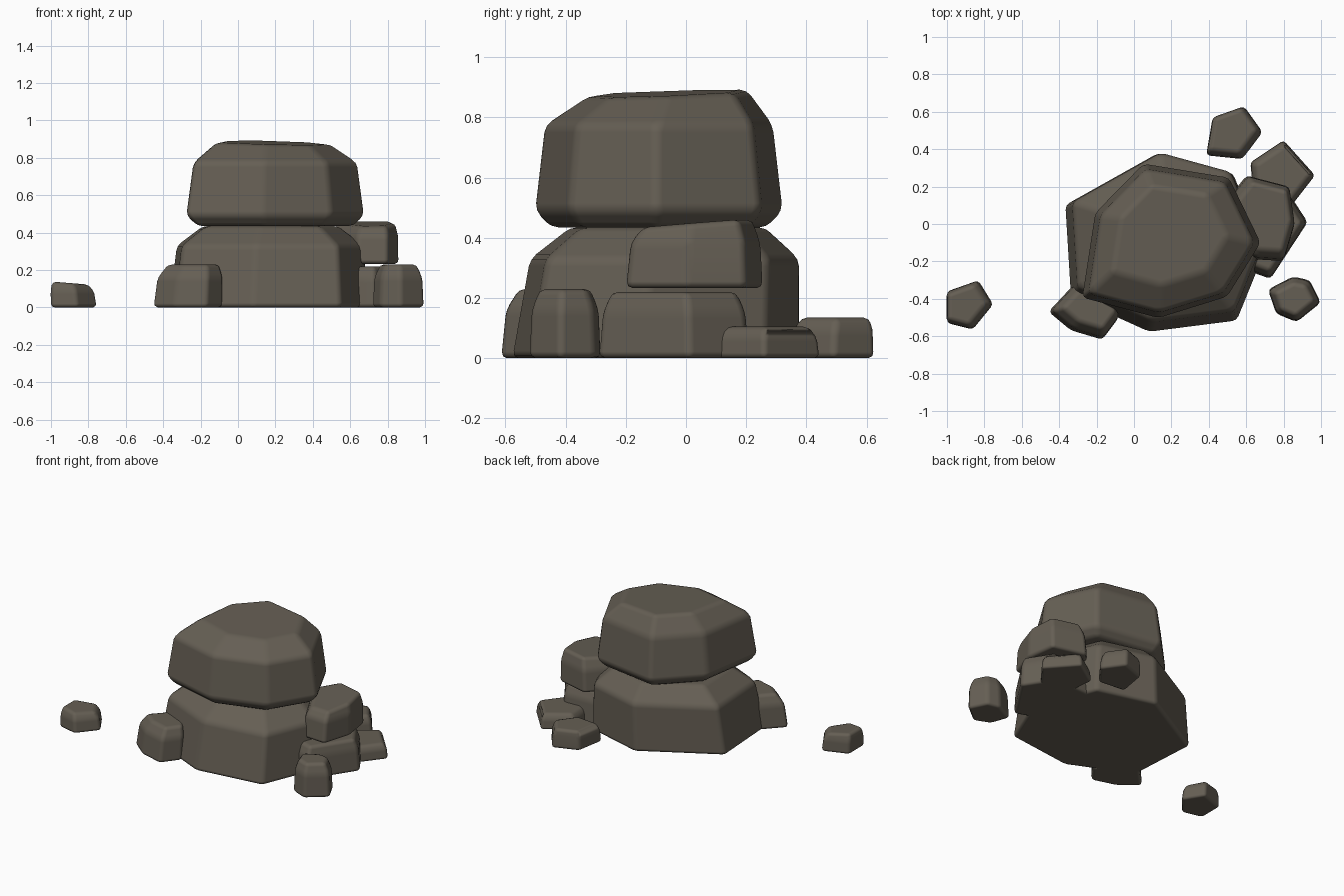
import bpy
import bmesh
from math import radians

old = bpy.data.objects.get("Cube")
if old:
    bpy.data.objects.remove(old)

stone = bpy.data.materials.new("warm grey stone")
stone.use_nodes = True
colour = (0.13, 0.113, 0.088, 1)
stone.diffuse_color = colour
stone.node_tree.nodes["Principled BSDF"].inputs["Base Color"].default_value = colour


def rock(name, outline, levels, bevel, tilt=(0, 0)):
    """Stack scaled copies of an outline; levels are (z, scale, shift x, shift y).
    The last level is tilted by the two slopes."""
    xs, ys = zip(*outline)
    cx, cy = (min(xs) + max(xs)) / 2, (min(ys) + max(ys)) / 2
    bm = bmesh.new()
    rings = []
    for z, s, dx, dy in levels:
        sx, sy = tilt if z == levels[-1][0] else (0, 0)
        ring = []
        for x, y in outline:
            ox, oy = (x - cx) * s, (y - cy) * s
            ring.append(bm.verts.new((cx + ox + dx, cy + oy + dy, z + ox * sx + oy * sy)))
        rings.append(ring)
    n = len(outline)
    bm.faces.new(rings[0])
    bm.faces.new(rings[-1])
    for low, high in zip(rings, rings[1:]):
        for i in range(n):
            j = (i + 1) % n
            bm.faces.new((low[i], low[j], high[j], high[i]))
    bmesh.ops.recalc_face_normals(bm, faces=bm.faces)
    for f in bm.faces:
        f.smooth = True
    mesh = bpy.data.meshes.new(name)
    bm.to_mesh(mesh)
    bm.free()
    mesh.materials.append(stone)
    obj = bpy.data.objects.new(name, mesh)
    bpy.context.collection.objects.link(obj)
    # Worn, rounded edges between flat facets
    mod = obj.modifiers.new("worn edges", "BEVEL")
    mod.width = bevel
    mod.segments = 2
    mod.limit_method = "ANGLE"
    mod.angle_limit = radians(12)
    mod.harden_normals = True
    return obj


def small_rock(name, outline, height, base=0.0, top=0.8, tilt=(0, 0), shift=(0, 0)):
    dx, dy = shift
    levels = [(base, 1, 0, 0),
              (base + height * 0.7, 0.95, dx * 0.4, dy * 0.4),
              (base + height, top, dx, dy)]
    return rock(name, outline, levels, 0.022, tilt)


# Two large stacked boulders
rock("base_boulder",
     [(-0.37, 0.10), (0.13, 0.38), (0.53, 0.27), (0.70, -0.15),
      (0.55, -0.52), (0.08, -0.58), (-0.34, -0.39)],
     [(0, 1, 0, 0), (0.33, 0.94, 0.01, 0.03), (0.435, 0.68, 0.01, 0.04)], 0.025)
rock("top_boulder",
     [(-0.21, 0.06), (0.05, 0.325), (0.51, 0.25), (0.68, -0.10),
      (0.50, -0.39), (0.13, -0.505), (-0.28, -0.395)],
     [(0.435, 0.87, 0, 0), (0.49, 1, 0, 0), (0.775, 0.92, 0, 0), (0.88, 0.64, -0.01, 0.03)],
     0.025, (-0.03, 0.04))

# Rocks leaning against the base
small_rock("front_right_rock",
           [(-0.46, -0.47), (-0.34, -0.57), (-0.17, -0.62), (-0.08, -0.50),
            (-0.18, -0.30), (-0.32, -0.32)], 0.23, top=0.75, shift=(0.03, 0.02))
small_rock("front_left_rock",
           [(0.715, -0.35), (0.76, -0.48), (0.87, -0.525), (1.0, -0.42),
            (0.94, -0.30), (0.85, -0.28)], 0.23, top=0.72)
small_rock("side_rock",
           [(0.73, -0.295), (0.93, 0.01), (0.80, 0.21), (0.50, 0.20),
            (0.50, -0.20), (0.66, -0.27)], 0.22, top=0.83)
small_rock("perched_rock",
           [(0.63, -0.19), (0.80, -0.20), (0.86, 0.0), (0.83, 0.20),
            (0.60, 0.26), (0.47, 0.10)], 0.215, base=0.233, top=0.8,
           tilt=(0.02, 0.08), shift=(0.02, 0.01))

# Scattered pebbles
small_rock("back_side_pebble",
           [(0.62, 0.33), (0.80, 0.45), (0.97, 0.26), (0.83, 0.08), (0.64, 0.12)],
           0.105, top=0.8)
small_rock("back_pebble",
           [(0.385, 0.365), (0.42, 0.57), (0.59, 0.63), (0.69, 0.49), (0.58, 0.345)],
           0.135, top=0.82, shift=(-0.01, 0.01))
small_rock("far_pebble",
           [(-1.0, -0.53), (-0.86, -0.565), (-0.75, -0.43), (-0.83, -0.30), (-1.0, -0.36)],
           0.13, top=0.78, tilt=(-0.08, 0), shift=(-0.02, 0))
